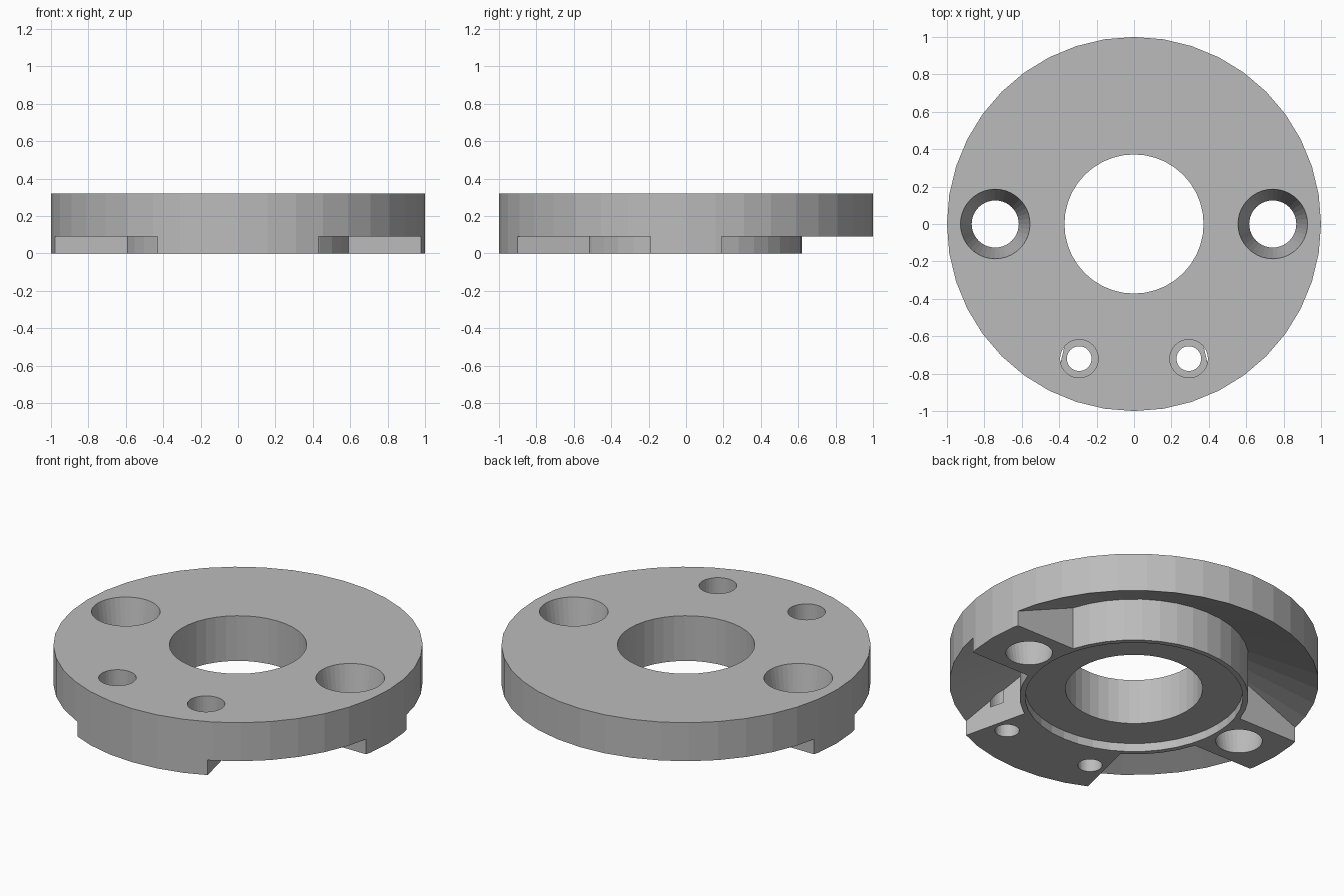
import bpy, bmesh, math

cube = bpy.data.objects.get("Cube")
if cube:
    bpy.data.objects.remove(cube, do_unlink=True)

SEGMENTS = 40
TOP = 0.32

grey = bpy.data.materials.new("light_grey")
grey.use_nodes = True
COLOUR = (0.5, 0.5, 0.5, 1)
grey.diffuse_color = COLOUR
grey.node_tree.nodes["Principled BSDF"].inputs["Base Color"].default_value = COLOUR


def make_object(name, bm):
    bmesh.ops.recalc_face_normals(bm, faces=bm.faces)
    mesh = bpy.data.meshes.new(name)
    bm.to_mesh(mesh)
    bm.free()
    mesh.materials.append(grey)
    obj = bpy.data.objects.new(name, mesh)
    bpy.context.collection.objects.link(obj)
    return obj


def ring(name, profile):
    """Turn a closed (radius, z) profile around the z axis."""
    bm = bmesh.new()
    loops = []
    for i in range(SEGMENTS):
        a = math.tau * i / SEGMENTS
        loops.append([bm.verts.new((r * math.cos(a), r * math.sin(a), z)) for r, z in profile])
    n = len(profile)
    for i in range(SEGMENTS):
        a, b = loops[i], loops[(i + 1) % SEGMENTS]
        for j in range(n):
            k = (j + 1) % n
            bm.faces.new((a[j], b[j], b[k], a[k]))
    return make_object(name, bm)


def prism(name, outline, low, high):
    """Extrude an (x, y) outline upwards."""
    bm = bmesh.new()
    face = bm.faces.new([bm.verts.new((x, y, low)) for x, y in outline])
    new = bmesh.ops.extrude_face_region(bm, geom=[face])["geom"]
    verts = [v for v in new if isinstance(v, bmesh.types.BMVert)]
    bmesh.ops.translate(bm, verts=verts, vec=(0, 0, high - low))
    return make_object(name, bm)


def bore(name, x, y, low, high, r_low, r_high):
    """Straight or tapered round cutter."""
    bm = bmesh.new()
    bmesh.ops.create_cone(bm, cap_ends=True, segments=SEGMENTS,
                          radius1=r_low, radius2=r_high, depth=high - low)
    bmesh.ops.translate(bm, verts=bm.verts, vec=(x, y, (low + high) / 2))
    return make_object(name, bm)


def cut(target, cutter):
    """Subtract the cutter and discard it."""
    mod = target.modifiers.new("cut", 'BOOLEAN')
    mod.operation = 'DIFFERENCE'
    mod.solver = 'EXACT'
    mod.object = cutter
    bpy.context.view_layer.objects.active = target
    bpy.ops.object.modifier_apply(modifier=mod.name)
    bpy.data.objects.remove(cutter, do_unlink=True)


# Round blank with centre hole and shallow recess underneath
flange = ring("flange", [(0.372, 0.05), (0.59, 0.05), (0.59, 0), (1, 0), (1, TOP), (0.372, TOP)])

# Sloped pocket around the hub, interrupted by three lugs
rim_z, hub_z, hub_r, far_r = 0.09, 0.255, 0.62, 1.2
slope = (hub_z - rim_z) / (1 - hub_r)
pocket = ring("pocket_cutter", [(hub_r, -0.1), (far_r, -0.1),
                                (far_r, rim_z - slope * (far_r - 1)), (hub_r, hub_z)])
for s in (-1, 1):
    side_lug = [(s * 0.4, -0.19), (s * 1.4, -0.19), (s * 1.4, 0.19), (s * 0.4, 0.19)]
    cut(pocket, prism("side_lug", side_lug, -0.3, 0.5))
front_lug = [(-0.288, -0.3), (0.288, -0.3), (0.525, -1.3), (-0.525, -1.3)]
cut(pocket, prism("front_lug", front_lug, -0.3, 0.5))
cut(flange, pocket)

# Tapered side holes and stepped front holes
over = 0.05
taper = (0.186 - 0.126) / TOP * over
for s in (-1, 1):
    cut(flange, bore("taper_cutter", s * 0.742, 0, -over, TOP + over, 0.126 - taper, 0.186 + taper))
    cut(flange, bore("bolt_cutter", s * 0.293, -0.72, -over, TOP + over, 0.066, 0.066))
    cut(flange, bore("bolt_head_cutter", s * 0.293, -0.72, 0.12, TOP + over, 0.102, 0.102))
